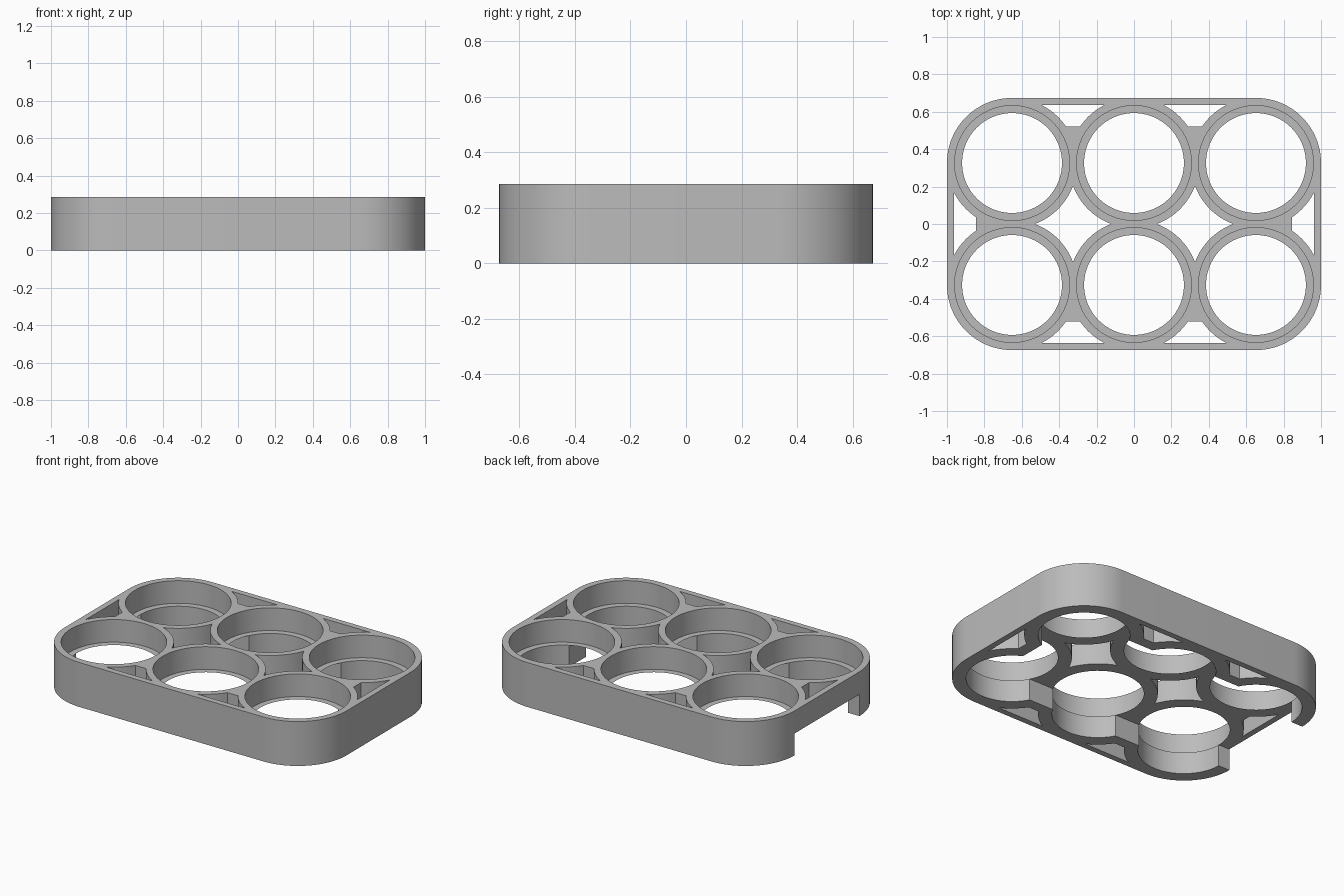
import bpy, bmesh, math
from mathutils import Vector

cube = bpy.data.objects.get("Cube")
if cube:
    bpy.data.objects.remove(cube, do_unlink=True)

PITCH = 0.652          # spacing of the cells
HALF = PITCH / 2
OUTER = 0.348          # outside radius of each ring
CELL, LIP = 0.307, 0.267
HEIGHT, LEDGE = 0.285, 0.14
TOP_Y = HALF + OUTER
WALL = 0.038

grey = bpy.data.materials.new("matte grey")
grey.use_nodes = True
colour = (0.5, 0.5, 0.5, 1)
grey.diffuse_color = colour
grey.node_tree.nodes["Principled BSDF"].inputs["Base Color"].default_value = colour


def arc(cx, cy, r, start, end, steps=24):
    return [(cx + r * math.cos(start + (end - start) * i / steps),
             cy + r * math.sin(start + (end - start) * i / steps))
            for i in range(steps + 1)]


def prism(name, outlines, z0, z1):
    """Extrude one or more separate outlines between two heights."""
    bm = bmesh.new()
    for outline in outlines:
        face = bm.faces.new([bm.verts.new((x, y, z0)) for x, y in outline])
        extruded = bmesh.ops.extrude_face_region(bm, geom=[face])["geom"]
        moved = [v for v in extruded if isinstance(v, bmesh.types.BMVert)]
        bmesh.ops.translate(bm, verts=moved, vec=Vector((0, 0, z1 - z0)))
    bmesh.ops.recalc_face_normals(bm, faces=bm.faces)
    mesh = bpy.data.meshes.new(name)
    bm.to_mesh(mesh)
    bm.free()
    obj = bpy.data.objects.new(name, mesh)
    bpy.context.collection.objects.link(obj)
    mesh.materials.append(grey)
    return obj


def cut(body, cutter):
    cutter.hide_render = True
    mod = body.modifiers.new("cut", "BOOLEAN")
    mod.operation, mod.solver, mod.object = "DIFFERENCE", "EXACT", cutter
    bpy.ops.object.select_all(action="DESELECT")
    bpy.context.view_layer.objects.active = body
    body.select_set(True)
    bpy.ops.object.modifier_apply(modifier=mod.name)
    bpy.data.objects.remove(cutter, do_unlink=True)


# Rounded outer block
quarter = math.pi / 2
outline = []
for i, (sx, sy) in enumerate([(1, 1), (-1, 1), (-1, -1), (1, -1)]):
    outline += arc(sx * PITCH, sy * HALF, OUTER, i * quarter, (i + 1) * quarter)
holder = prism("cell_holder", [outline], 0, HEIGHT)

# Stepped round cells: narrow lip below, full bore above
centres = [(i * PITCH, s * HALF) for i in (-1, 0, 1) for s in (-1, 1)]
for name, radius, bottom in (("lip_bore", LIP, -0.1), ("cell_bore", CELL, LEDGE)):
    circles = [arc(x, y, radius, 0, 2 * math.pi, 96)[:-1] for x, y in centres]
    cut(holder, prism(name, circles, bottom, HEIGHT + 0.1))

# Four-pointed openings between neighbouring rings
tip = math.acos(HALF / OUTER)
diamonds = []
for cx in (-HALF, HALF):
    star = []
    for i, (sx, sy) in enumerate([(1, 1), (-1, 1), (-1, -1), (1, -1)]):
        mid = math.atan2(-sy, -sx)
        spread = quarter / 2 - tip
        star += arc(cx + sx * HALF, sy * HALF, OUTER, mid + spread, mid - spread, 16)
    diamonds.append(star)
cut(holder, prism("star_openings", diamonds, -0.1, HEIGHT + 0.1))

# Truncated triangular pockets along the outer walls
low = math.asin(0.194 / OUTER)
high = math.asin((OUTER - WALL) / OUTER)
pocket = (arc(-HALF, 0, OUTER, high, low, 16)
          + arc(HALF, 0, OUTER, math.pi - low, math.pi - high, 16))
pockets = [[(x + cx, s * (y + HALF)) for x, y in pocket]
           for cx in (-HALF, HALF) for s in (-1, 1)]
pockets += [[(s * (y + PITCH), x) for x, y in pocket] for s in (-1, 1)]
cut(holder, prism("wall_pockets", pockets, -0.1, HEIGHT + 0.1))

# Wide channel under the rings, open at one end
half_channel = [(-1.1, 0.33), (-PITCH, 0.33), (-PITCH, 0.45), (0.77, 0.45)]
channel = half_channel + [(x, -y) for x, y in reversed(half_channel)]
cut(holder, prism("underside_channel", [channel], -0.1, LEDGE))

# Smooth curved walls, crisp edges
bpy.ops.object.select_all(action="DESELECT")
holder.select_set(True)
bpy.context.view_layer.objects.active = holder
bpy.ops.object.shade_smooth_by_angle(angle=math.radians(30))
